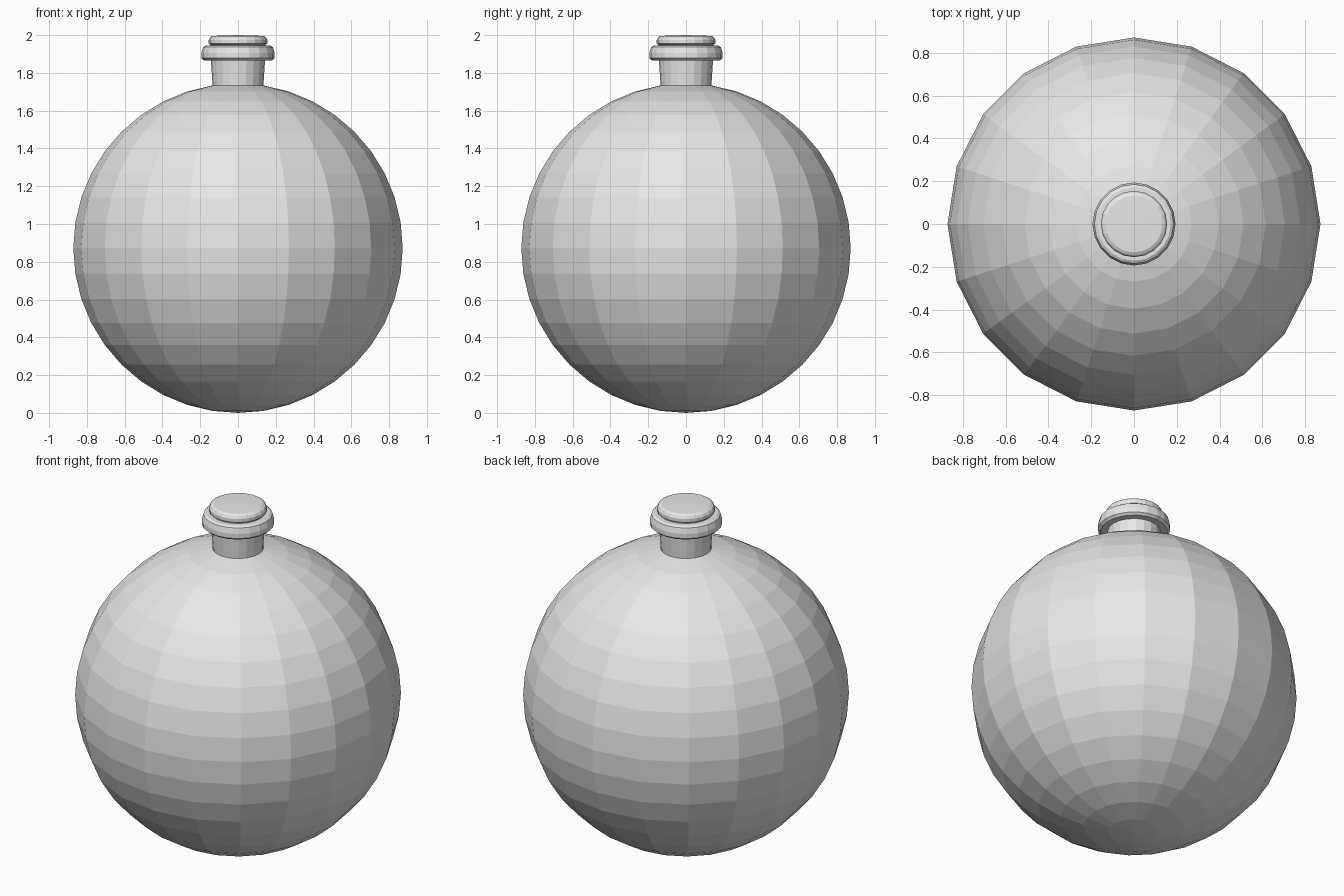
import bpy, bmesh, math

cube = bpy.data.objects.get("Cube")
if cube:
    bpy.data.objects.remove(cube, do_unlink=True)

SIDES = 20
R = 0.872

grey = bpy.data.materials.new("light_grey")
grey.use_nodes = True
grey.diffuse_color = (0.8, 0.8, 0.8, 1)
grey.node_tree.nodes["Principled BSDF"].inputs["Base Color"].default_value = (0.8, 0.8, 0.8, 1)


def finish(name, bm):
    """Turn a bmesh into a flat-shaded object."""
    bmesh.ops.recalc_face_normals(bm, faces=bm.faces)
    mesh = bpy.data.meshes.new(name)
    bm.to_mesh(mesh)
    bm.free()
    mesh.materials.append(grey)
    ob = bpy.data.objects.new(name, mesh)
    bpy.context.collection.objects.link(ob)
    return ob


def lathe(name, profile):
    """Revolve (radius, height) points around z."""
    bm = bmesh.new()
    verts = [bm.verts.new((r, 0, z)) for r, z in profile]
    edges = [bm.edges.new(pair) for pair in zip(verts, verts[1:])]
    bmesh.ops.spin(bm, geom=verts + edges, cent=(0, 0, 0), axis=(0, 0, 1),
                   angle=math.tau, steps=SIDES, use_merge=True)
    bmesh.ops.remove_doubles(bm, verts=bm.verts, dist=0.0005)
    return finish(name, bm)


# Round body, open at the top where the neck sits
bm = bmesh.new()
bmesh.ops.create_uvsphere(bm, u_segments=SIDES, v_segments=SIDES, radius=R)
pole = max(bm.verts, key=lambda v: v.co.z)
bmesh.ops.delete(bm, geom=[pole], context='VERTS')
bmesh.ops.translate(bm, verts=bm.verts, vec=(0, 0, R))
finish("round_body", bm)

# Slightly flared neck
lathe("neck", [(0.134, 1.725), (0.144, 1.88)])

# Rounded collar ring
lathe("collar", [(0.14, 1.866), (0.18, 1.866), (0.194, 1.878), (0.194, 1.905),
                 (0.185, 1.936), (0.172, 1.944), (0.14, 1.944)])

# Stopper with a softened rim and nearly flat top
lathe("stopper", [(0.145, 1.935), (0.145, 1.948), (0.155, 1.955), (0.155, 1.975),
                  (0.148, 1.988), (0.133, 1.996), (0, 2.0)])
